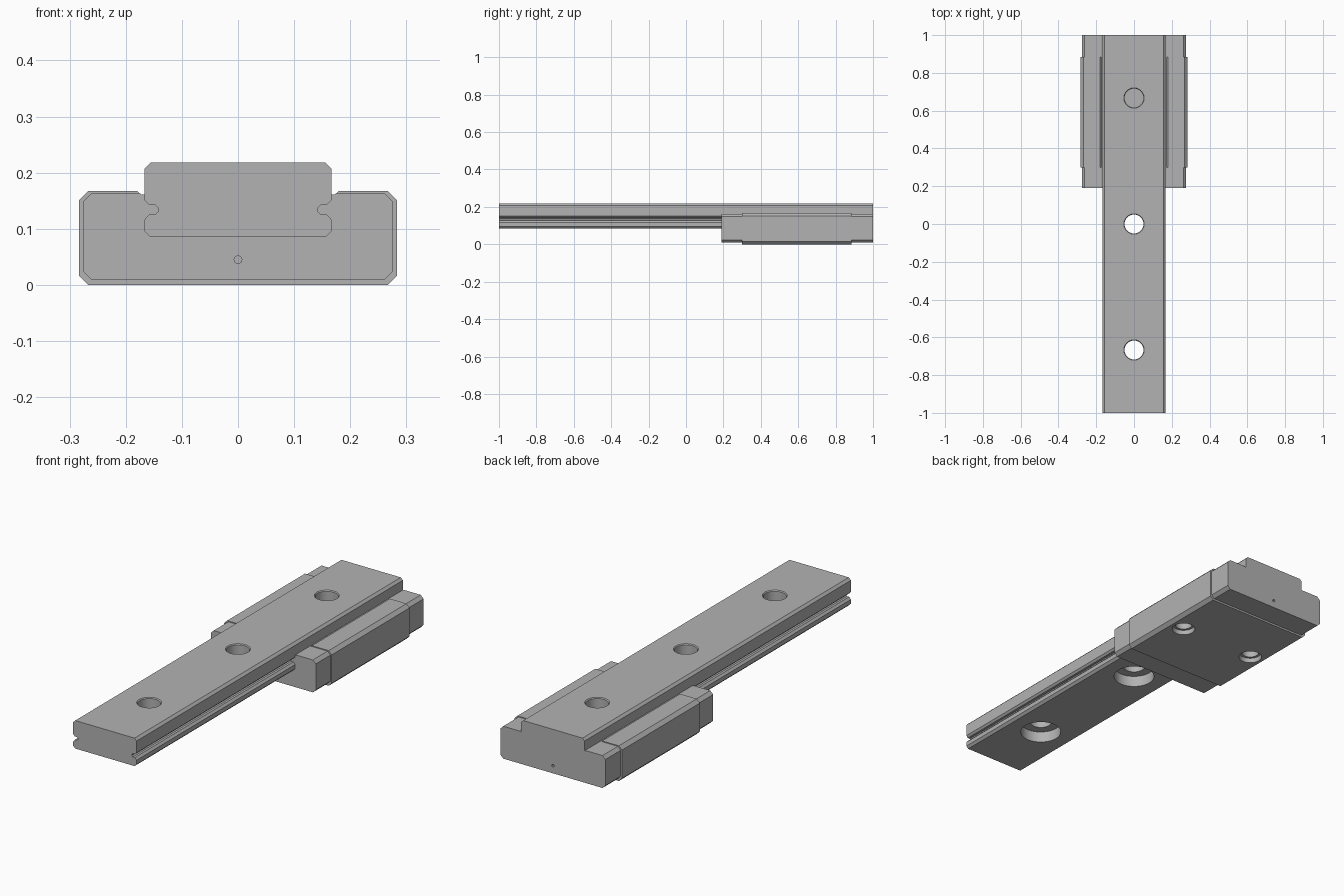
import bpy, bmesh, math
from mathutils import Matrix

if "Cube" in bpy.data.objects:
    bpy.data.objects.remove(bpy.data.objects["Cube"], do_unlink=True)

steel = bpy.data.materials.new("grey steel")
steel.use_nodes = True
grey = (0.45, 0.45, 0.45, 1)
steel.diffuse_color = grey
steel.node_tree.nodes["Principled BSDF"].inputs["Base Color"].default_value = grey


def add_object(name, bm):
    bmesh.ops.recalc_face_normals(bm, faces=bm.faces)
    mesh = bpy.data.meshes.new(name)
    bm.to_mesh(mesh)
    bm.free()
    mesh.materials.append(steel)
    obj = bpy.data.objects.new(name, mesh)
    bpy.context.collection.objects.link(obj)
    return obj


def extrude_half(name, half, y0, y1):
    """Mirror a half profile in x and extrude it along y."""
    outline = half + [(-x, z) for x, z in reversed(half)]
    bm = bmesh.new()
    face = bm.faces.new([bm.verts.new((x, y0, z)) for x, z in outline])
    new = bmesh.ops.extrude_face_region(bm, geom=[face])["geom"]
    verts = [g for g in new if isinstance(g, bmesh.types.BMVert)]
    bmesh.ops.translate(bm, verts=verts, vec=(0, y1 - y0, 0))
    return add_object(name, bm)


def bore(target, steps, place, sides=40):
    """Cut a stepped round hole given as (radius, height) pairs."""
    bm = bmesh.new()
    rings = []
    for r, z in steps:
        angles = [2 * math.pi * i / sides for i in range(sides)]
        rings.append([bm.verts.new((r * math.cos(a), r * math.sin(a), z)) for a in angles])
    for low, high in zip(rings, rings[1:]):
        for i in range(sides):
            j = (i + 1) % sides
            bm.faces.new((low[i], low[j], high[j], high[i]))
    bm.faces.new(rings[0])
    bm.faces.new(rings[-1])
    bmesh.ops.transform(bm, matrix=place, verts=bm.verts)
    cutter = add_object("hole_cutter", bm)
    cutter.hide_render = True
    mod = target.modifiers.new("hole", 'BOOLEAN')
    mod.operation = 'DIFFERENCE'
    mod.solver = 'EXACT'
    mod.object = cutter
    bpy.context.view_layer.objects.active = target
    bpy.ops.object.modifier_apply(modifier=mod.name)
    bpy.data.objects.remove(cutter, do_unlink=True)


# Rail with a ball groove down each side
lower_side = [(0.156, 0.085), (0.167, 0.096), (0.167, 0.116), (0.158, 0.126),
              (0.147, 0.126), (0.142, 0.131), (0.142, 0.137), (0.147, 0.142),
              (0.158, 0.142), (0.167, 0.151)]
rail = extrude_half("rail", lower_side + [(0.167, 0.207), (0.156, 0.218)], -1, 1)

# Counterbored rail screw holes, wide end underneath
for y in (-0.667, 0, 0.667):
    bore(rail, [(0.092, 0.07), (0.092, 0.138), (0.05, 0.138), (0.05, 0.214),
                (0.06, 0.224)], Matrix.Translation((0, y, 0)))


# Carriage: wide block between two slightly smaller end caps, wrapped on the rail
def carriage_part(name, width, bottom, top, lip, chamfer, y0, y1):
    half = [(width - chamfer, bottom), (width, bottom + chamfer),
            (width, top - chamfer), (width - chamfer, top)]
    half += lip + [(0.167, 0.161)] + lower_side[::-1]
    return extrude_half(name, half, y0, y1)


block = carriage_part("carriage_block", 0.283, 0, 0.167,
                      [(0.179, 0.167), (0.173, 0.161)], 0.016, 0.30, 0.885)
caps = [carriage_part(name, 0.276, 0.009, 0.163,
                      [(0.175, 0.163), (0.172, 0.161)], 0.015, y0, y1)
        for name, y0, y1 in (("front_end_cap", 0.19, 0.30), ("back_end_cap", 0.885, 1))]

# Blind threaded mounting holes under the block
for x in (-0.2, 0.2):
    bore(block, [(0.055, -0.005), (0.05, 0.005), (0.05, 0.022), (0.038, 0.022),
                 (0.038, 0.06)], Matrix.Translation((x, 0.593, 0)))

# Small lubrication port in each end cap
for cap, y in zip(caps, (0.185, 0.975)):
    bore(cap, [(0.007, 0), (0.007, 0.03)],
         Matrix.Translation((0, y, 0.045)) @ Matrix.Rotation(-math.pi / 2, 4, 'X'), 8)

# Smooth hole walls while keeping the machined edges sharp
bpy.ops.object.select_all(action='DESELECT')
for obj in [rail, block] + caps:
    obj.select_set(True)
bpy.context.view_layer.objects.active = rail
bpy.ops.object.shade_smooth_by_angle(angle=math.radians(25))
